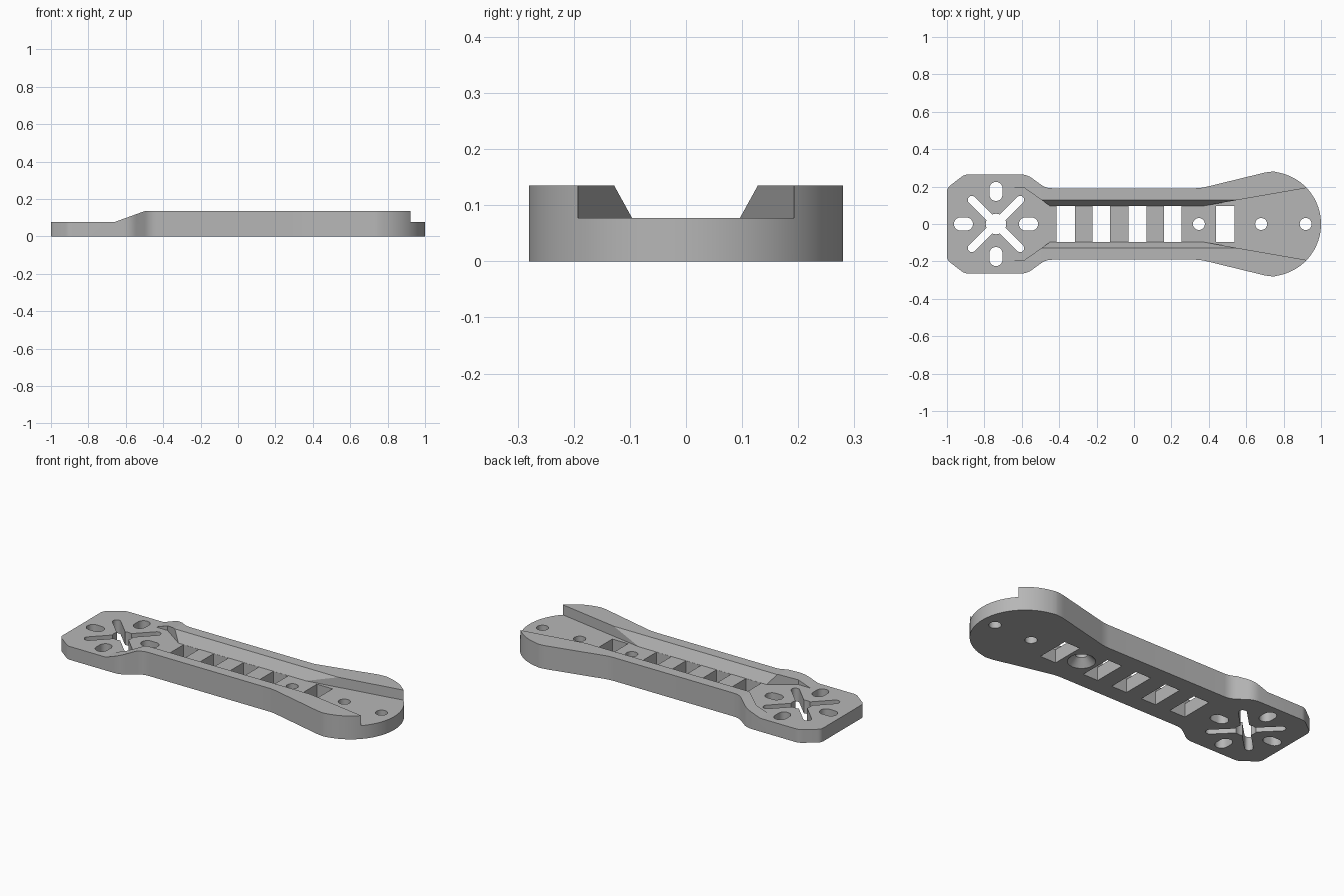
import bpy, bmesh, math
from mathutils import Vector, Matrix

if "Cube" in bpy.data.objects:
    bpy.data.objects.remove(bpy.data.objects["Cube"])

FLOOR, TOP = 0.077, 0.135      # height of the recess floor and of the side rails
MOTOR_X = -0.738               # centre of the motor mount

grey = bpy.data.materials.new("grey plastic")
grey.diffuse_color = (0.47, 0.47, 0.47, 1)
grey.use_nodes = True
grey.node_tree.nodes["Principled BSDF"].inputs["Base Color"].default_value = grey.diffuse_color


def prism(name, pts, lo, hi, matrix=Matrix()):
    """Extrude a closed 2D outline from lo to hi along local z."""
    bm = bmesh.new()
    face = bm.faces.new([bm.verts.new((x, y, lo)) for x, y in pts])
    ext = bmesh.ops.extrude_face_region(bm, geom=[face])
    verts = [g for g in ext["geom"] if isinstance(g, bmesh.types.BMVert)]
    bmesh.ops.translate(bm, vec=(0, 0, hi - lo), verts=verts)
    bmesh.ops.recalc_face_normals(bm, faces=bm.faces)
    bm.transform(matrix)
    mesh = bpy.data.meshes.new(name)
    bm.to_mesh(mesh)
    bm.free()
    mesh.materials.append(grey)
    ob = bpy.data.objects.new(name, mesh)
    bpy.context.collection.objects.link(ob)
    return ob


def fillet(a, b, c, d, n=5):
    """Round corner b between a and c, starting d away from it."""
    a, b, c = Vector(a), Vector(b), Vector(c)
    p, q = b + (a - b).normalized() * d, b + (c - b).normalized() * d
    return [tuple(p * (1 - t) ** 2 + b * 2 * t * (1 - t) + q * t * t)
            for t in (i / n for i in range(n + 1))]


def slot(cx, cy, half, r, angle=0, n=14):
    """Outline of a round-ended slot; half is the offset of the end centres."""
    pts = []
    for side in (1, -1):
        for i in range(n + 1):
            t = (i / n - 0.5) * math.pi + (0 if side > 0 else math.pi)
            pts.append((side * half + r * math.cos(t), r * math.sin(t)))
    c, s = math.cos(angle), math.sin(angle)
    return [(cx + x * c - y * s, cy + x * s + y * c) for x, y in pts]


def circle(cx, cy, r, n=32):
    return [(cx + r * math.cos(2 * math.pi * i / n),
             cy + r * math.sin(2 * math.pi * i / n)) for i in range(n)]


def mirrored(pts):
    return pts + [(x, -y) for x, y in reversed(pts)]


# Arm body: motor plate, straight rail and round head
k = [(-1, 0), (-1, 0.193), (-0.905, 0.265), (-0.572, 0.265), (-0.472, 0.191),
     (0.355, 0.191), (0.72, 0.28), (0.8, 0.28)]
half = []
for i, d in ((1, 0.02), (2, 0.02), (3, 0.035), (4, 0.035), (5, 0.03), (6, 0.03)):
    half += fillet(k[i - 1], k[i], k[i + 1], d)
for i in range(3, 24):
    t = math.pi / 2 * (1 - i / 24)
    half.append((0.72 + 0.28 * math.cos(t), 0.28 * math.sin(t)))
body = [*mirrored(half)]
body.insert(len(half), (1.0, 0.0))
arm = prism("arm", body, 0, TOP)

cutters = []


def cut(pts, lo=-0.1, hi=0.3, matrix=Matrix()):
    cutters.append(prism("cutter", pts, lo, hi, matrix))


# Ramp from motor plate up to the rails (outline in x, z, extruded along y)
along_y = Matrix.Rotation(math.pi / 2, 4, 'X')
slope = (TOP - FLOOR) / 0.16
cut([(-1.2, FLOOR), (-0.66, FLOOR), (-0.40, FLOOR + 0.26 * slope), (-0.40, 0.4), (-1.2, 0.4)],
    -0.5, 0.5, along_y)

# Motor recess narrowing into the channel
cut(mirrored([(-1.2, 0.192), (-0.585, 0.192), (-0.40, 0.062)]), FLOOR)

# Channel with sloping walls (outline in y, z, extruded along x)
along_x = Matrix(((0, 0, 1, 0), (1, 0, 0, 0), (0, 1, 0, 0), (0, 0, 0, 1)))
w = 0.032 / (TOP - FLOOR)
cut([(-0.096, FLOOR), (0.096, FLOOR), (0.096 + 0.1 * w, FLOOR + 0.1),
     (-0.096 - 0.1 * w, FLOOR + 0.1)], -0.56, 0.60, along_x)

# Wedge opening out through the head
cut(mirrored([(0.30, 0.084), (1.2, 0.241)]), FLOOR)

# Rectangular windows in the channel floor
for x0, x1 in ((-0.415, -0.316), (-0.222, -0.128), (-0.030, 0.067),
               (0.160, 0.255), (0.438, 0.538)):
    cut([(x0, -0.095), (x1, -0.095), (x1, 0.095), (x0, 0.095)])

# Screw holes
for x in (0.347, 0.68, 0.918):
    cut(circle(x, 0, 0.032))

# Motor mount: centre bore, diagonal slots and four short slots
cut(circle(MOTOR_X, 0, 0.055))
for a in (math.pi / 4, -math.pi / 4):
    cut(slot(MOTOR_X, 0, 0.182, 0.022, a))
for i in range(4):
    a = i * math.pi / 2
    cut(slot(MOTOR_X + 0.174 * math.cos(a), 0.174 * math.sin(a), 0.016, 0.035, a))

# Countersink under the middle screw hole
bm = bmesh.new()
bmesh.ops.create_cone(bm, cap_ends=True, segments=32, radius1=0.092, radius2=0.032,
                      depth=0.06, matrix=Matrix.Translation((0.347, 0, 0.01)))
mesh = bpy.data.meshes.new("countersink")
bm.to_mesh(mesh)
bm.free()
mesh.materials.append(grey)
sink = bpy.data.objects.new("countersink", mesh)
bpy.context.collection.objects.link(sink)
cutters.append(sink)

# Apply all cuts and remove the cutters
bpy.context.view_layer.objects.active = arm
for c in cutters:
    m = arm.modifiers.new("cut", 'BOOLEAN')
    m.operation, m.solver, m.object = 'DIFFERENCE', 'EXACT', c
    bpy.ops.object.modifier_apply(modifier=m.name)
    bpy.data.objects.remove(c, do_unlink=True)

bpy.ops.object.select_all(action='DESELECT')
arm.select_set(True)
bpy.ops.object.shade_smooth_by_angle(angle=math.radians(16))
